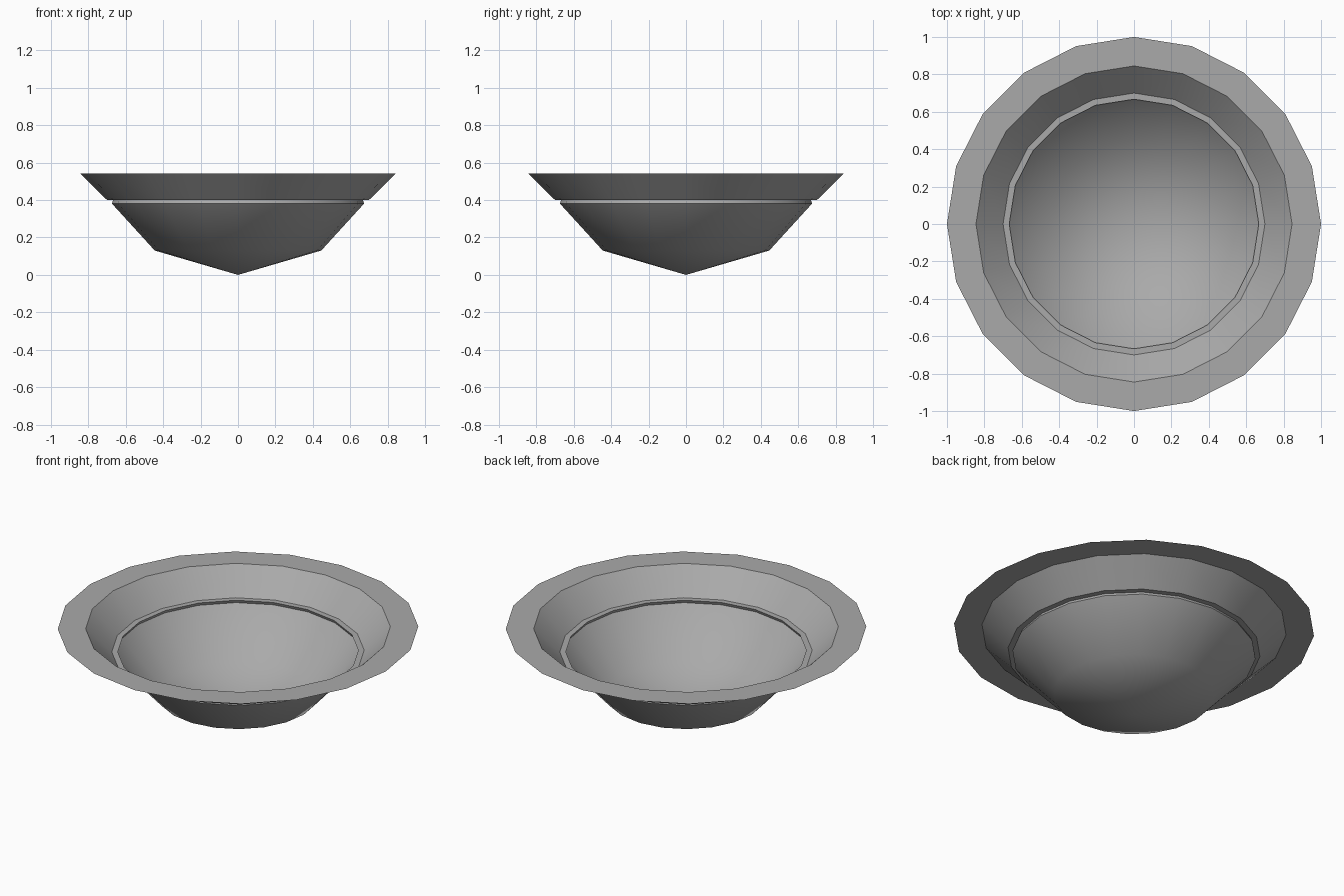
import bpy
import bmesh
from math import cos, sin, tau, radians

cube = bpy.data.objects.get("Cube")
if cube:
    bpy.data.objects.remove(cube, do_unlink=True)

SIDES = 20

grey = bpy.data.materials.new("mid_grey")
grey.use_nodes = True
colour = (0.4, 0.4, 0.4, 1.0)
grey.diffuse_color = colour
grey.node_tree.nodes["Principled BSDF"].inputs["Base Color"].default_value = colour


def lathe(name, profile, tip_z):
    """Open shell turned about z, from the outer edge in to a pointed base."""
    bm = bmesh.new()
    rings = [[bm.verts.new((r * cos(tau * i / SIDES), r * sin(tau * i / SIDES), z))
              for i in range(SIDES)] for r, z in profile]
    tip = bm.verts.new((0, 0, tip_z))
    for i in range(SIDES):
        j = (i + 1) % SIDES
        for outer, inner in zip(rings, rings[1:]):
            bm.faces.new((outer[i], outer[j], inner[j], inner[i]))
        bm.faces.new((rings[-1][i], rings[-1][j], tip))
    mesh = bpy.data.meshes.new(name)
    bm.to_mesh(mesh)
    bm.free()
    mesh.materials.append(grey)
    obj = bpy.data.objects.new(name, mesh)
    bpy.context.collection.objects.link(obj)
    return obj


# Flat rim, sloping wall, narrow ledge, short undercut step, lower bowl
bowl = lathe("bowl", [
    (1.0, 0.543),
    (0.845, 0.543),
    (0.70, 0.40),
    (0.667, 0.40),
    (0.675, 0.382),
    (0.445, 0.13),
], 0.0)

# Smooth around the bowl, crisp at the rim and ledge
bpy.ops.object.select_all(action='DESELECT')
bowl.select_set(True)
bpy.context.view_layer.objects.active = bowl
bpy.ops.object.shade_smooth_by_angle(angle=radians(38))
